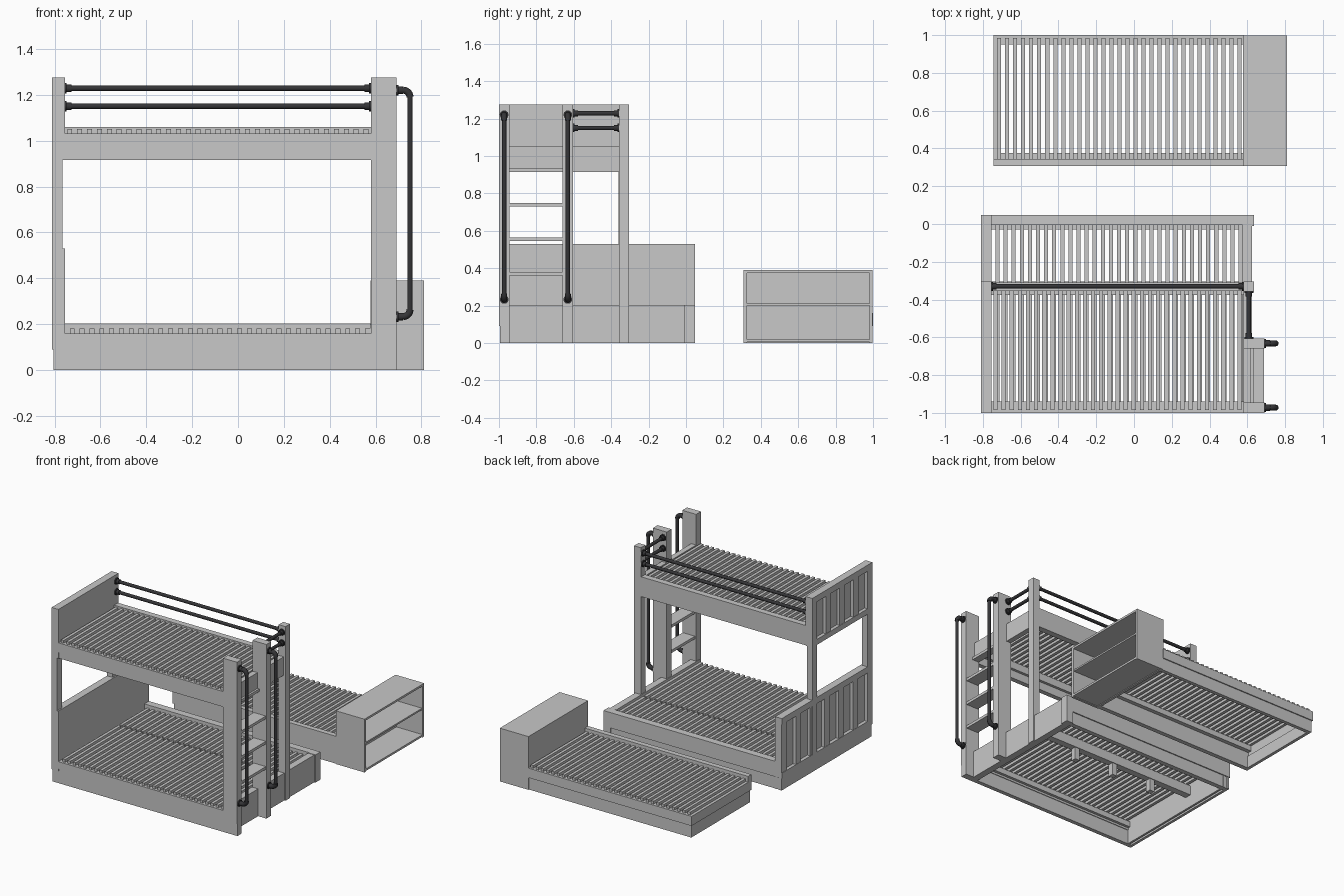
import bpy, bmesh, math
from mathutils import Vector

cube = bpy.data.objects.get("Cube")
if cube:
    bpy.data.objects.remove(cube)


def material(name, colour):
    m = bpy.data.materials.new(name)
    m.use_nodes = True
    m.diffuse_color = colour
    m.node_tree.nodes["Principled BSDF"].inputs["Base Color"].default_value = colour
    return m


WOOD = material("light grey wood", (0.58, 0.58, 0.58, 1))
IRON = material("dark iron pipe", (0.035, 0.035, 0.038, 1))


def finish(name, bm, mat):
    mesh = bpy.data.meshes.new(name)
    bm.to_mesh(mesh)
    bm.free()
    mesh.materials.append(mat)
    obj = bpy.data.objects.new(name, mesh)
    bpy.context.collection.objects.link(obj)
    return obj


def add_box(bm, x, y, z):
    verts = bmesh.ops.create_cube(bm, size=1)["verts"]
    for v in verts:
        v.co = [(a + b) / 2 + c * (b - a) for c, (a, b) in zip(v.co, (x, y, z))]


def box(name, x, y, z):
    bm = bmesh.new()
    add_box(bm, x, y, z)
    return finish(name, bm, WOOD)


def slats(name, x, y, z, count=31, shift=0.0):
    # evenly spaced boards running across the bed
    bm = bmesh.new()
    pitch = (x[1] - x[0]) / count
    for i in range(count):
        a = x[0] + pitch * (i + 0.25 + shift)
        add_box(bm, (a, min(a + pitch / 2, x[1])), y, z)
    return finish(name, bm, WOOD)


def tube(name, points, radius):
    curve = bpy.data.curves.new(name, "CURVE")
    curve.dimensions = "3D"
    curve.bevel_depth = radius
    curve.bevel_resolution = 3
    curve.use_fill_caps = True
    spline = curve.splines.new("POLY")
    spline.points.add(len(points) - 1)
    for p, co in zip(spline.points, points):
        p.co = (*co, 1)
    temp = bpy.data.objects.new(name, curve)
    bpy.context.collection.objects.link(temp)
    mesh = bpy.data.meshes.new_from_object(temp.evaluated_get(bpy.context.evaluated_depsgraph_get()))
    bpy.data.objects.remove(temp)
    mesh.materials.clear()
    mesh.materials.append(IRON)
    obj = bpy.data.objects.new(name, mesh)
    bpy.context.collection.objects.link(obj)
    bpy.ops.object.select_all(action="DESELECT")
    obj.select_set(True)
    bpy.context.view_layer.objects.active = obj
    bpy.ops.object.shade_smooth_by_angle(angle=math.radians(40))
    return obj


def flange(name, base, direction):
    # wall plate with a collar
    base, d = Vector(base), Vector(direction)
    tube(name + "_plate", [base, base + d * 0.008], 0.024)
    tube(name + "_collar", [base, base + d * 0.028], 0.017)


# ---- Main bed: posts ----
HEAD, FOOT = (-0.81, -0.765), (0.58, 0.635)
LADDER = (0.58, 0.692)
box("head_front_post", HEAD, (-1, -0.945), (0.09, 1.275))
box("head_rear_post", HEAD, (-0.36, -0.305), (0.09, 1.275))
box("ladder_front_post", LADDER, (-1, -0.945), (0.09, 1.275))
box("ladder_rear_post", LADDER, (-0.66, -0.605), (0, 1.275))
box("foot_rear_post", FOOT, (-0.357, -0.305), (0, 1.275))

# ---- Main bed: headboards with battens on the outside ----
def headboard(name, y, z, count):
    box(name + "_panel", (-0.785, -0.755), y, z)
    box(name + "_top_rail", (-0.81, -0.755), y, (z[1] - 0.045, z[1]))
    box(name + "_bottom_rail", (-0.81, -0.78), y, (z[0], z[0] + 0.04))
    bm = bmesh.new()
    step = (y[1] - y[0]) / count
    for i in range(count + 1):
        c = y[0] + 0.028 + i * (y[1] - y[0] - 0.056) / count
        add_box(bm, (-0.808, -0.78), (c - 0.028, c + 0.028), z)
    finish(name + "_battens", bm, WOOD)


headboard("upper_headboard", (-1, -0.305), (0.915, 1.275), 4)
headboard("lower_headboard", (-1, 0.048), (0.09, 0.53), 6)
box("head_plinth", (-0.805, -0.785), (-0.995, 0.043), (0, 0.09))
box("head_plinth_inner", (-0.77, -0.755), (-0.995, 0.043), (0, 0.09))

# ---- Main bed: lower frame ----
box("front_plinth", (-0.805, 0.692), (-0.995, -0.965), (0, 0.105))
box("ladder_plinth", LADDER, (-0.995, -0.945), (0, 0.09))
box("lower_front_rail", (-0.81, 0.58), (-1, -0.96), (0.105, 0.16))
box("lower_rear_plinth", (-0.79, 0.62), (0.005, 0.04), (0, 0.1))
box("lower_rear_rail", (-0.78, 0.6), (-0.005, 0.048), (0.09, 0.203))
box("lower_foot_rail", (0.575, 0.625), (-0.98, 0.03), (0, 0.2))
box("foot_corner_post", FOOT, (-0.01, 0.048), (0, 0.203))
for name, y in (("front", (-0.96, -0.94)), ("rear", (-0.03, -0.005))):
    box("lower_ledger_" + name, (-0.755, 0.58), y, (0.12, 0.16))
box("lower_centre_beam", (-0.755, 0.58), (-0.355, -0.305), (0.09, 0.16))
for i, x in enumerate((-0.42, -0.09, 0.24)):
    box(f"centre_foot_{i}", (x - 0.02, x + 0.02), (-0.35, -0.31), (0, 0.09))
slats("lower_front_slats", (-0.755, 0.575), (-0.985, -0.335), (0.16, 0.18), shift=0.25)
slats("lower_rear_slats", (-0.755, 0.575), (-0.325, -0.004), (0.16, 0.18), shift=0.25)

# ---- Main bed: upper frame ----
box("upper_front_rail", (-0.81, 0.58), (-1, -0.96), (0.96, 1.03))
box("upper_front_lower_rail", (-0.765, 0.58), (-0.995, -0.96), (0.915, 0.96))
box("upper_rear_rail", (-0.765, 0.58), (-0.355, -0.31), (0.915, 1.06))
box("upper_foot_rail", (0.58, 0.62), (-0.95, -0.355), (0.915, 1.05))
box("upper_foot_step", (0.62, 0.635), (-0.945, -0.66), (0.915, 0.935))
for name, y in (("front", (-0.96, -0.94)), ("rear", (-0.375, -0.355))):
    box("upper_ledger_" + name, (-0.755, 0.58), y, (0.975, 1.03))
slats("upper_slats", (-0.755, 0.58), (-0.985, -0.355), (1.03, 1.05))

# ---- Ladder rungs ----
for i, z in enumerate((0.36, 0.545, 0.73)):
    box(f"ladder_rung_{i}", (0.59, 0.688), (-0.945, -0.66), (z, z + 0.02))

# ---- Guard rails ----
for i, z in enumerate((1.15, 1.228)):
    tube(f"rear_guard_rail_{i}", [(-0.755, -0.33, z), (0.58, -0.33, z)], 0.012)
    flange(f"rear_guard_head_{i}", (-0.755, -0.33, z), (1, 0, 0))
    flange(f"rear_guard_foot_{i}", (0.58, -0.33, z), (-1, 0, 0))
    tube(f"foot_guard_rail_{i}", [(0.608, -0.605, z), (0.608, -0.357, z)], 0.012)
    flange(f"foot_guard_front_{i}", (0.608, -0.605, z), (0, 1, 0))
    flange(f"foot_guard_rear_{i}", (0.608, -0.357, z), (0, -1, 0))

# ---- Ladder grab handles with elbows ----
def elbow(y, z, sign):
    r = 0.03
    angles = [math.radians(a) for a in range(0, 91, 15)]
    return [(0.72 + r * math.sin(a), y, z - sign * r * (1 - math.cos(a))) for a in angles]


for name, y in (("front", -0.972), ("rear", -0.632)):
    top, low = elbow(y, 1.22, 1), elbow(y, 0.233, -1)
    path = [(0.69, y, 1.22)] + top + low[::-1] + [(0.69, y, 0.233)]
    tube(name + "_handle", path, 0.012)
    for part, arc, z in (("top", top, 1.22), ("low", low, 0.233)):
        tube(f"{name}_handle_{part}_elbow", arc, 0.016)
        flange(f"{name}_handle_{part}", (0.692, y, z), (1, 0, 0))

# ---- Trundle bed ----
box("trundle_high_rail", (-0.745, 0.58), (0.307, 0.345), (0.09, 0.203))
box("trundle_low_rail", (-0.745, 0.58), (0.965, 1.0), (0.09, 0.16))
box("trundle_end_rail", (-0.745, -0.722), (0.307, 1.0), (0.09, 0.16))
box("trundle_high_plinth", (-0.735, 0.58), (0.312, 0.345), (0, 0.09))
box("trundle_low_plinth", (-0.735, 0.58), (0.965, 0.992), (0, 0.09))
box("trundle_end_plinth", (-0.738, -0.715), (0.312, 0.992), (0, 0.09))
for name, y in (("high", (0.345, 0.375)), ("low", (0.95, 0.965))):
    box("trundle_ledger_" + name, (-0.722, 0.58), y, (0.12, 0.16))
slats("trundle_slats", (-0.735, 0.58), (0.345, 0.985), (0.16, 0.18))

# ---- Trundle bookcase, open on the outer side ----
CASE, DEEP = (0.578, 0.81), (0.307, 0.998)
box("bookcase_back", (0.578, 0.598), DEEP, (0, 0.39))
box("bookcase_top", CASE, DEEP, (0.375, 0.39))
box("bookcase_bottom", CASE, DEEP, (0.005, 0.02))
box("bookcase_front_side", CASE, (0.307, 0.325), (0, 0.39))
box("bookcase_rear_side", CASE, (0.98, 0.998), (0, 0.39))
box("bookcase_shelf", (0.59, 0.805), (0.32, 0.985), (0.2, 0.212))
